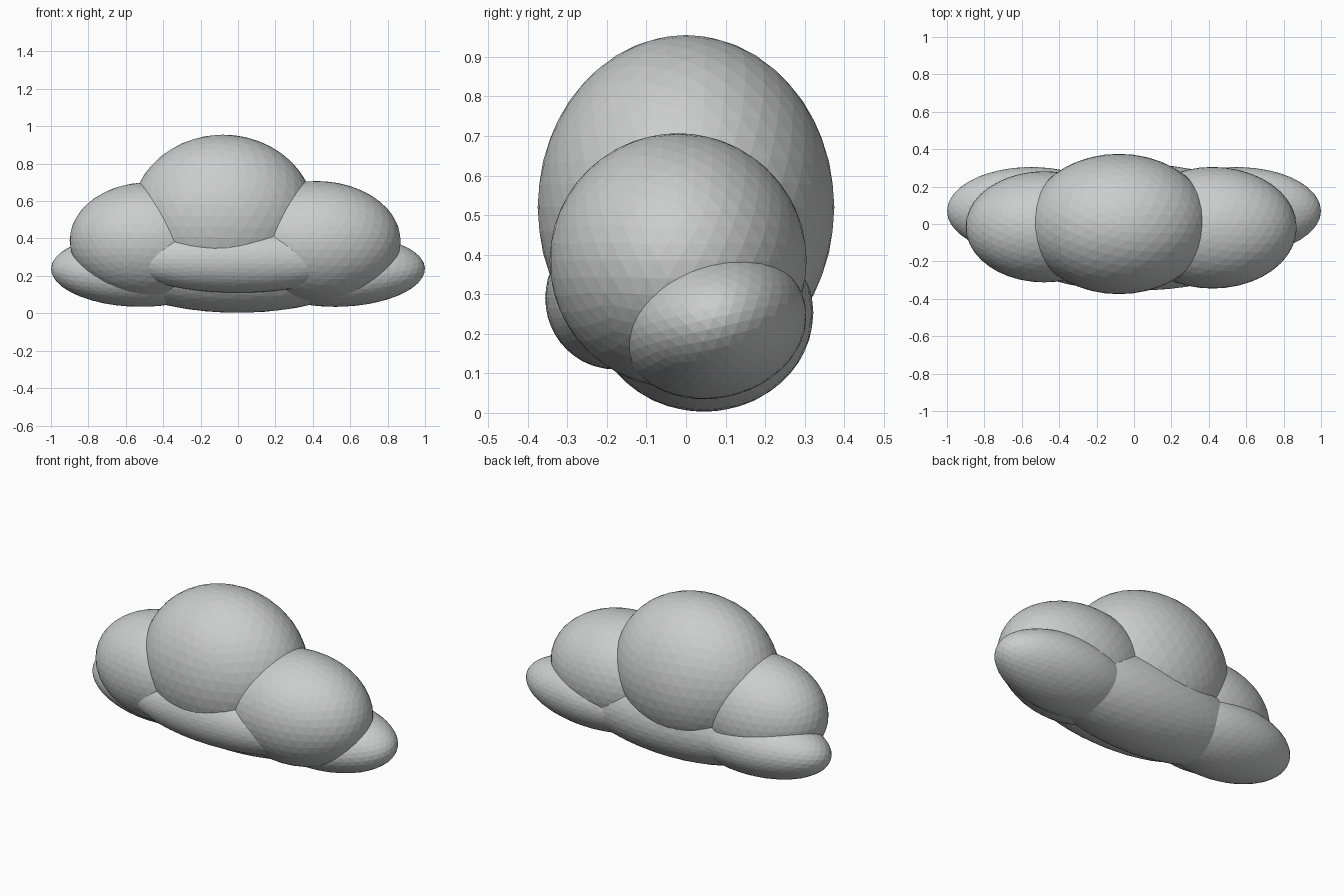
import bpy
from math import radians

cube = bpy.data.objects.get("Cube")
if cube:
    bpy.data.objects.remove(cube, do_unlink=True)

# Single soft grey colour
grey = bpy.data.materials.new("cloud_grey")
grey.use_nodes = True
colour = (0.6, 0.61, 0.605, 1)
grey.diffuse_color = colour
grey.node_tree.nodes["Principled BSDF"].inputs["Base Color"].default_value = colour


def puff(name, centre, radii, tilt=(0, 0, 0)):
    """Flat-shaded ellipsoid with triangular facets."""
    bpy.ops.mesh.primitive_ico_sphere_add(subdivisions=4, radius=1, location=centre)
    obj = bpy.context.object
    obj.name = name
    obj.scale = radii
    obj.rotation_euler = [radians(a) for a in tilt]
    obj.data.materials.append(grey)
    bpy.ops.object.transform_apply(location=False, rotation=True, scale=True)
    return obj


# Large upper puffs
puff("top_puff", (-0.08, 0, 0.52), (0.49, 0.375, 0.435))
puff("right_puff", (-0.48, -0.015, 0.39), (0.42, 0.297, 0.31))
puff("left_puff", (0.42, -0.02, 0.385), (0.45, 0.325, 0.322))

# Low base and front roll
puff("base_puff", (0, 0.045, 0.253), (0.7, 0.277, 0.25))
puff("front_roll", (0, -0.18, 0.29), (0.6, 0.176, 0.18))

# Low puffs at both ends, leaning up towards the back
for side, name in ((-1, "right_end_puff"), (1, "left_end_puff")):
    puff(name, (side * 0.55, 0.07, 0.225), (0.45, 0.237, 0.187), (13, -side * 2, 0))
